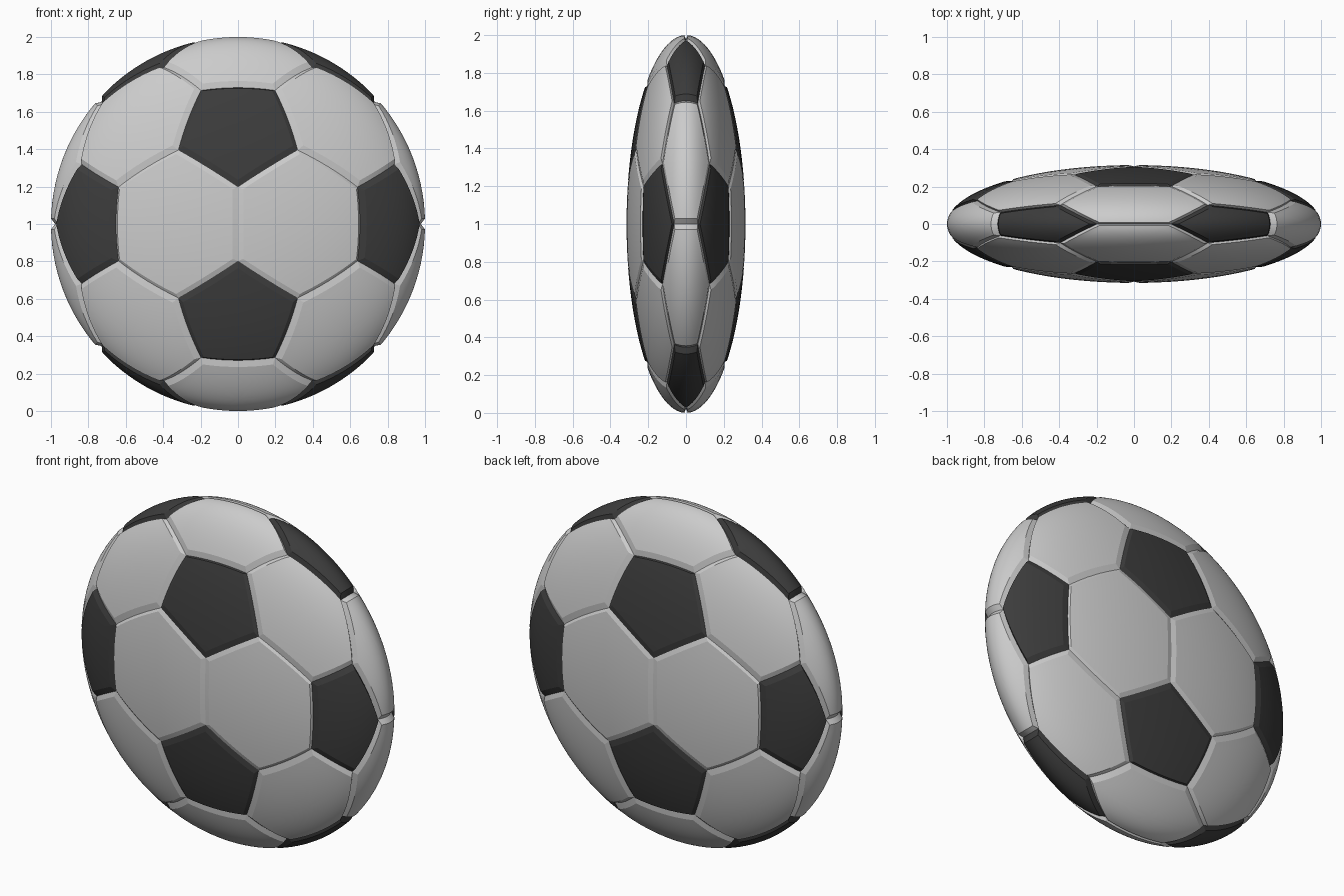
import bpy, bmesh, math
from itertools import combinations
from mathutils import Vector

if "Cube" in bpy.data.objects:
    bpy.data.objects.remove(bpy.data.objects["Cube"])

PHI = (1 + 5 ** 0.5) / 2
FLAT = 0.315          # squash along y
SEAM_R = 0.978        # radius at the bottom of the seams
BEVEL = 0.03          # width of the sloped panel border
N, RINGS = 8, 7       # divisions per side and from centre to border

# Icosahedron corners, turned so a two-fold axis faces the front
ico = []
for s in (-1, 1):
    for t in (-1, 1):
        ico += [Vector((0, s * PHI, t)), Vector((s * PHI, t, 0)), Vector((s, 0, t * PHI))]


def near(a, b):
    return abs((a - b).length - 2) < 0.01


def cut(a, b):
    return ((2 * a + b) / 3).normalized()


def ordered(points):
    """Sort panel corners around their centre."""
    c = sum(points, Vector()) / len(points)
    u = (points[0] - c).normalized()
    w = c.normalized().cross(u)
    return sorted(points, key=lambda p: math.atan2((p - c).dot(w), (p - c).dot(u)))


def add_panel(bm, corners):
    """Domed panel with a sloped border that dips into the seam."""
    k = len(corners)
    c = sum(corners, Vector()) / k
    rim = [corners[i].lerp(corners[(i + 1) % k], j / N) for i in range(k) for j in range(N)]
    apothem = ((corners[0] + corners[1]) / 2 - c).length
    t_in = 1 - BEVEL / apothem
    steps = [(t_in * (i + 1) / RINGS, 1.0) for i in range(RINGS)] + [(1.0, SEAM_R)]

    def vert(p, r):
        p = p.normalized() * r
        return bm.verts.new((p.x, p.y * FLAT, p.z + 1))

    centre = vert(c, 1)
    m = len(rim)
    rings = [[vert(c.lerp(p, t), r) for p in rim] for t, r in steps]
    for i in range(m):
        j = (i + 1) % m
        bm.faces.new((centre, rings[0][i], rings[0][j]))
        for a, b in zip(rings, rings[1:]):
            bm.faces.new((a[i], b[i], b[j], a[j]))
    # Crisp crease where the dome meets the border, and at its corners
    for i in range(m):
        bm.edges.get((rings[-2][i], rings[-2][(i + 1) % m])).smooth = False
        if i % N == 0:
            bm.edges.get((rings[-2][i], rings[-1][i])).smooth = False


def build(name, panels):
    bm = bmesh.new()
    for p in panels:
        add_panel(bm, ordered(p))
    for f in bm.faces:
        f.smooth = True
    mesh = bpy.data.meshes.new(name)
    bm.to_mesh(mesh)
    bm.free()
    ob = bpy.data.objects.new(name, mesh)
    bpy.context.collection.objects.link(ob)
    return ob


# Dark five-sided panels and light six-sided panels
pentagons = [[cut(a, b) for b in ico if near(a, b)] for a in ico]
hexagons = [[cut(a, b) for a in tri for b in tri if a is not b]
            for tri in combinations(ico, 3)
            if all(near(a, b) for a, b in combinations(tri, 2))]

build("light_panels", hexagons)
dark = build("dark_panels", pentagons)
mat = bpy.data.materials.new("dark")
mat.diffuse_color = (0.045, 0.045, 0.045, 1)
mat.use_nodes = True
mat.node_tree.nodes["Principled BSDF"].inputs["Base Color"].default_value = mat.diffuse_color
dark.data.materials.append(mat)
